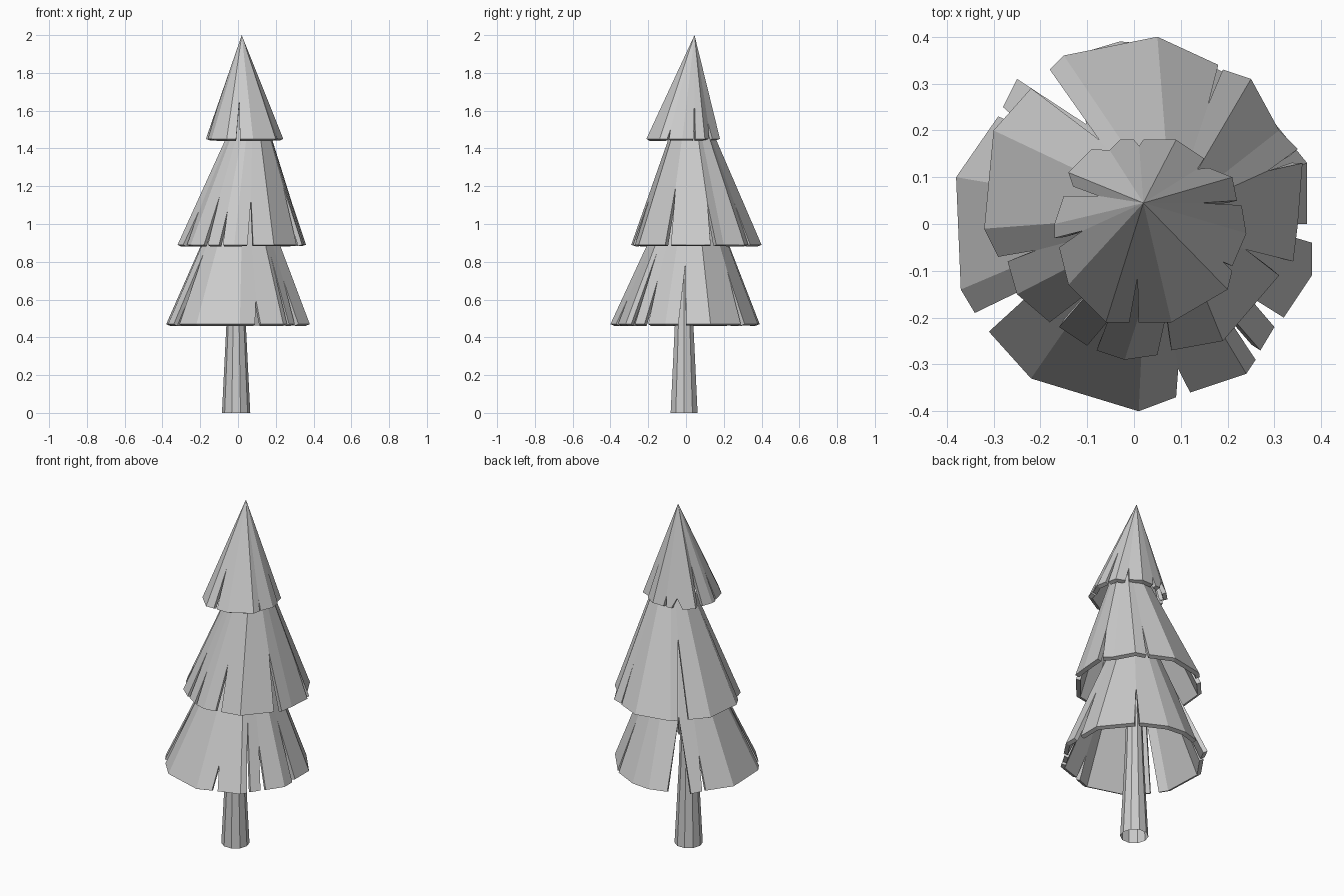
import bpy
import bmesh
from math import cos, sin, tau
from mathutils import Vector

cube = bpy.data.objects.get("Cube")
if cube:
    bpy.data.objects.remove(cube, do_unlink=True)

# One plain grey for everything
grey = bpy.data.materials.new("plain grey")
grey.use_nodes = True
grey.diffuse_color = (0.6, 0.6, 0.6, 1)
grey.node_tree.nodes["Principled BSDF"].inputs["Base Color"].default_value = grey.diffuse_color


def finish(name, bm):
    mesh = bpy.data.meshes.new(name)
    bm.to_mesh(mesh)
    bm.free()
    mesh.materials.append(grey)
    obj = bpy.data.objects.new(name, mesh)
    bpy.context.collection.objects.link(obj)
    return obj


def skirt(name, apex, hem_z, panels):
    """Hollow faceted cone; each panel is (slit height after it, hem points in cm)."""
    bm = bmesh.new()
    top = bm.verts.new(apex)
    hems = [[bm.verts.new((x / 100, y / 100, hem_z)) for x, y in points]
            for slit, points in panels]
    # Each slit closes at a tip part of the way up to the apex
    tips = []
    for k, (slit, points) in enumerate(panels):
        following = hems[(k + 1) % len(hems)]
        middle = (hems[k][-1].co + following[0].co) / 2
        tips.append(bm.verts.new(middle.lerp(Vector(apex), slit)))
    for k, hem in enumerate(hems):
        for i in range(len(hem) - 1):
            corners = [hem[i + 1], hem[i]]
            if i == 0:
                corners.append(tips[k - 1])
            corners.append(top)
            if i == len(hem) - 2:
                corners.append(tips[k])
            bm.faces.new(corners)
    obj = finish(name, bm)
    shell = obj.modifiers.new("thickness", "SOLIDIFY")
    shell.thickness = 0.024
    shell.offset = -1


skirt("lower_branches", (0.03, 0.03, 1.4), 0.47, [
    (0.3, [(-13, 36), (-3, 39), (8, 38), (22, 31)]),
    (0.34, [(24, 29), (37, 13), (37, 0)]),
    (0.25, [(38, -4), (38, -11), (32, -20)]),
    (0.4, [(30, -22), (27, -27)]),
    (0.14, [(26, -29), (24, -32), (12, -36)]),
    (0.4, [(9, -37), (1, -40), (-22, -33), (-31, -23)]),
    (0.2, [(-34, -19), (-37, -14), (-38, 10), (-29, 23)]),
    (0.4, [(-28, 25), (-25, 31)]),
])

skirt("middle_branches", (0.08, 0.02, 1.77), 0.89, [
    (0.25, [(-18, 33), (-15, 36), (5, 40), (18, 34)]),
    (0.25, [(19, 33), (25, 31), (31, 20), (35, 16)]),
    (0.35, [(36, 13), (35, 0), (34, -8)]),
    (0.28, [(31, -11), (19, -25), (8, -27)]),
    (0.2, [(5, -28), (-2, -29), (-8, -27)]),
    (0.3, [(-10, -26), (-16, -22)]),
    (0.2, [(-18, -21), (-25, -15), (-27, -8)]),
    (0.45, [(-29, -7), (-32, -1), (-30, 20), (-22, 29)]),
])

skirt("top_branches", (0.02, 0.045, 2), 1.45, [
    (0.1, [(-3, 18), (0, 18)]),
    (0.15, [(2, 18), (9, 18), (15, 14)]),
    (0.4, [(16, 12), (21, 10), (22, 5)]),
    (0.1, [(23, 4), (24, -2), (21, -9)]),
    (0.37, [(21, -10), (20, -14), (8, -21), (1, -21)]),
    (0.3, [(-1, -21), (-6, -21), (-14, -13), (-16, -5)]),
    (0.4, [(-17, -3), (-17, 0), (-15, 6)]),
    (0.1, [(-13, 8), (-14, 11), (-9, 16)]),
])

# Tapered open trunk
bm = bmesh.new()
sides = 10
rings = []
for z, radius in ((0, 0.075), (0.46, 0.052), (1.1, 0.03)):
    rings.append([bm.verts.new((radius * cos(tau * i / sides) - 0.01,
                                radius * sin(tau * i / sides) - 0.01, z))
                  for i in range(sides)])
for low, high in zip(rings, rings[1:]):
    for i in range(sides):
        j = (i + 1) % sides
        bm.faces.new((low[i], low[j], high[j], high[i]))
finish("trunk", bm)
